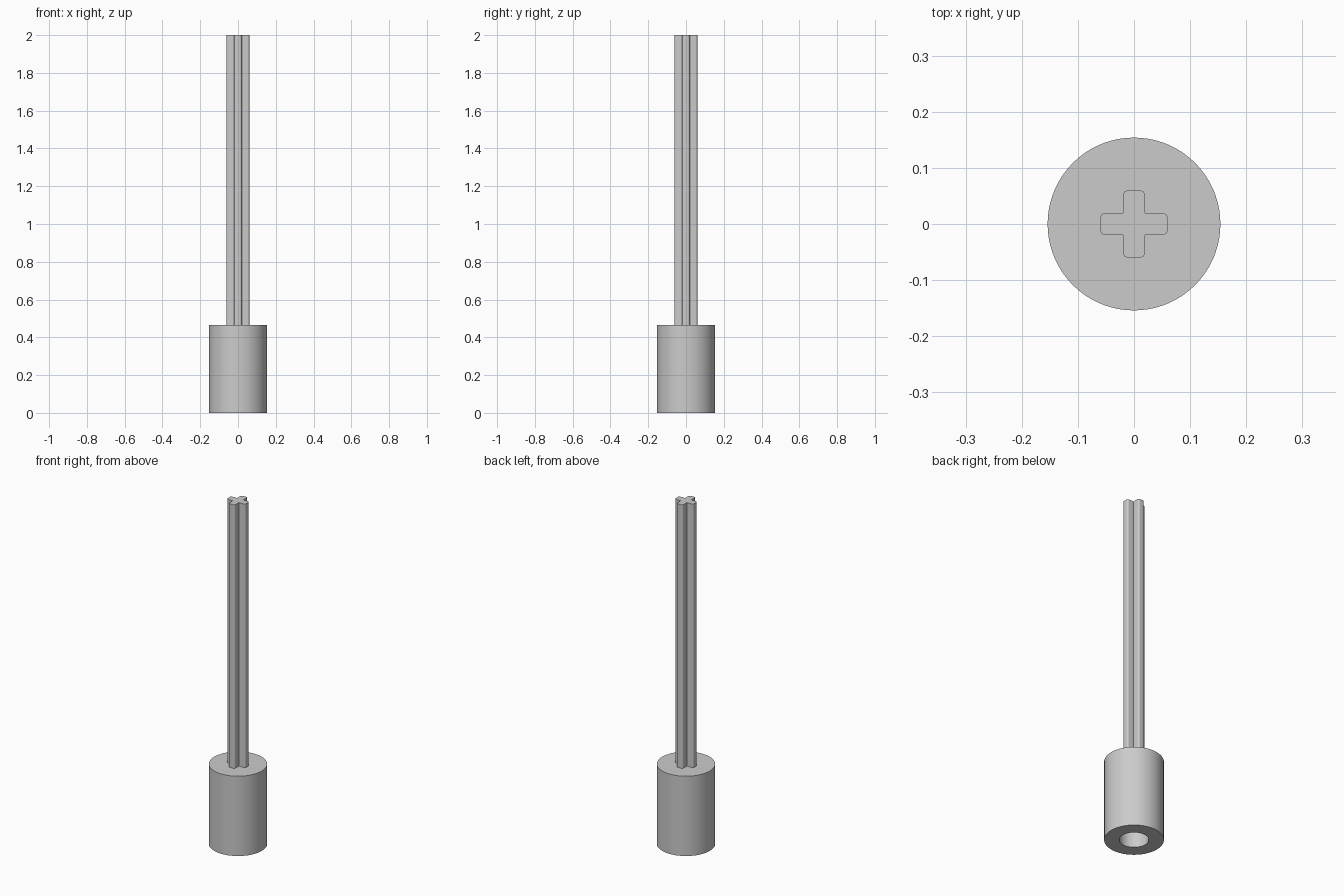
import bpy, bmesh, math

old = bpy.data.objects.get("Cube")
if old:
    bpy.data.objects.remove(old, do_unlink=True)

grey = bpy.data.materials.new("plain grey")
grey.use_nodes = True
colour = (0.6, 0.6, 0.6, 1)
grey.diffuse_color = colour
grey.node_tree.nodes["Principled BSDF"].inputs["Base Color"].default_value = colour


def finish(bm, name):
    bmesh.ops.recalc_face_normals(bm, faces=bm.faces)
    mesh = bpy.data.meshes.new(name)
    bm.to_mesh(mesh)
    bm.free()
    mesh.materials.append(grey)
    obj = bpy.data.objects.new(name, mesh)
    bpy.context.collection.objects.link(obj)
    bpy.ops.object.select_all(action='DESELECT')
    obj.select_set(True)
    bpy.context.view_layer.objects.active = obj
    bpy.ops.object.shade_smooth_by_angle(angle=math.radians(30))
    return obj


# Round hub with a blind bore in its underside
RADIUS, HEIGHT, BORE, DEPTH = 0.154, 0.465, 0.076, 0.35
profile = [(0, DEPTH), (BORE, DEPTH), (BORE, 0), (RADIUS, 0), (RADIUS, HEIGHT), (0, HEIGHT)]
bm = bmesh.new()
verts = [bm.verts.new((r, 0, z)) for r, z in profile]
edges = [bm.edges.new(pair) for pair in zip(verts, verts[1:])]
bmesh.ops.spin(bm, geom=verts + edges, cent=(0, 0, 0), axis=(0, 0, 1),
               angle=math.tau, steps=72, use_duplicate=False)
bmesh.ops.remove_doubles(bm, verts=bm.verts, dist=1e-5)
finish(bm, "hub")

# Cross-shaped shaft: one arm outline with rounded tip, turned four times
ARM, HALF, ROUND, STEPS = 0.06, 0.02, 0.01, 5
arm = [(HALF, -HALF)]
for sign, start in ((-1, -90), (1, 0)):
    for i in range(STEPS + 1):
        a = math.radians(start + 90 * i / STEPS)
        arm.append((ARM - ROUND + ROUND * math.cos(a),
                    sign * (HALF - ROUND) + ROUND * math.sin(a)))
bm = bmesh.new()
outline = []
for c, s in ((1, 0), (0, 1), (-1, 0), (0, -1)):
    outline += [bm.verts.new((c * x - s * y, s * x + c * y, HEIGHT)) for x, y in arm]
base = bm.faces.new(outline)
top = bmesh.ops.extrude_face_region(bm, geom=[base], use_keep_orig=True)
bmesh.ops.translate(bm, vec=(0, 0, 2 - HEIGHT),
                    verts=[v for v in top["geom"] if isinstance(v, bmesh.types.BMVert)])
finish(bm, "cross_shaft")
